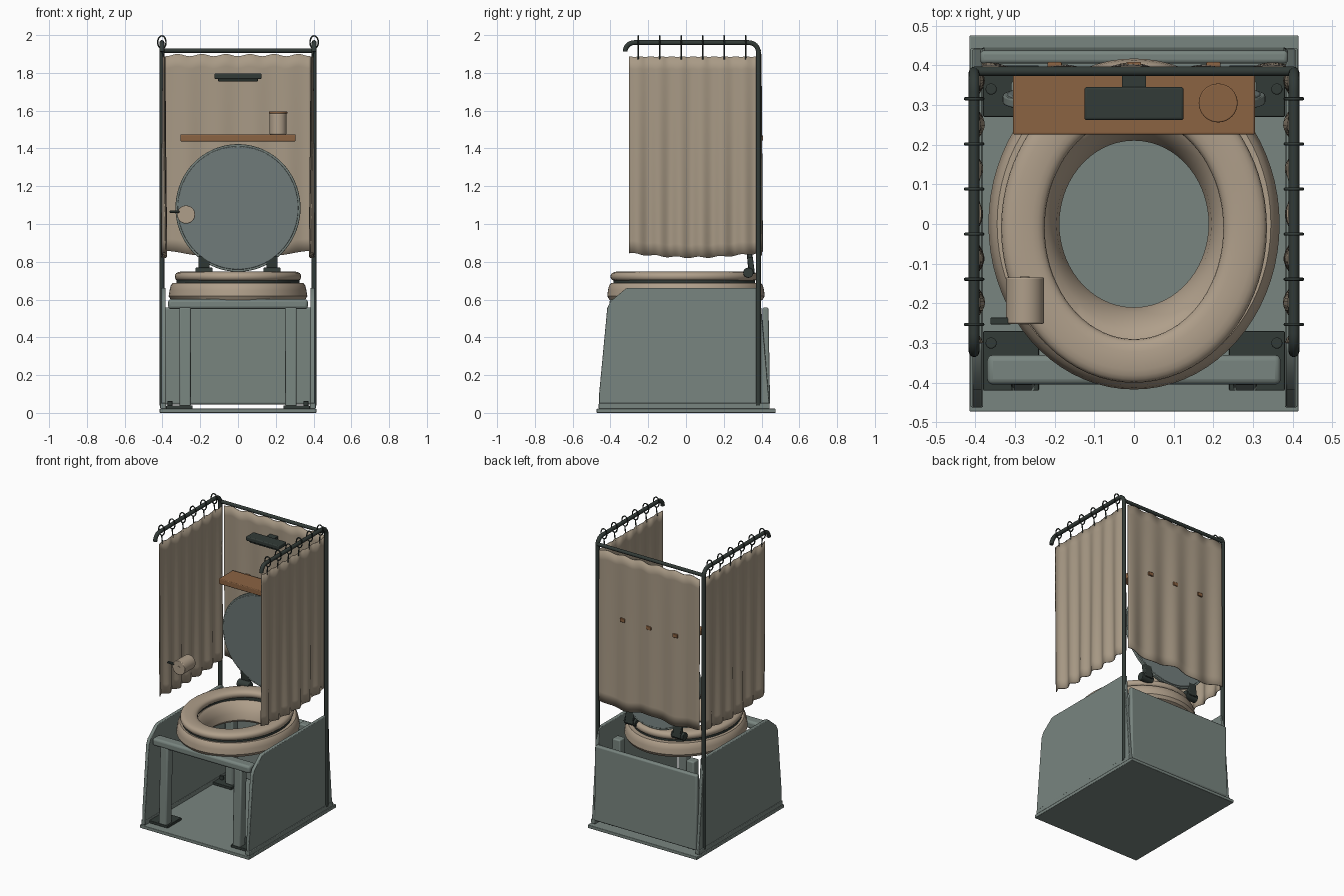
import bpy, bmesh, math
from mathutils import Vector, Matrix

if "Cube" in bpy.data.objects:
    bpy.data.objects.remove(bpy.data.objects["Cube"])


def mat(name, r, g, b):
    m = bpy.data.materials.new(name)
    m.diffuse_color = (r, g, b, 1)
    m.use_nodes = True
    m.node_tree.nodes["Principled BSDF"].inputs["Base Color"].default_value = m.diffuse_color
    return m


GREY = mat("grey green panel", 0.19, 0.235, 0.215)
LIDC = mat("lid grey", 0.175, 0.215, 0.21)
TAN = mat("cream ceramic", 0.43, 0.345, 0.255)
CLOTH = mat("curtain cloth", 0.39, 0.32, 0.235)
DARK = mat("dark metal", 0.032, 0.043, 0.038)
WOOD = mat("brown wood", 0.26, 0.125, 0.055)


def finish(bm, name, m, smooth=True, bevel=0):
    bmesh.ops.recalc_face_normals(bm, faces=bm.faces)
    me = bpy.data.meshes.new(name)
    bm.to_mesh(me)
    bm.free()
    o = bpy.data.objects.new(name, me)
    bpy.context.collection.objects.link(o)
    me.materials.append(m)
    if bevel:
        b = o.modifiers.new("bevel", 'BEVEL')
        b.width, b.segments = bevel, 3
    if smooth:
        bpy.context.view_layer.objects.active = o
        o.select_set(True)
        bpy.ops.object.shade_smooth_by_angle(angle=math.radians(35))
        o.select_set(False)
    return o


def box(name, x0, x1, y0, y1, z0, z1, m, bevel=0, lean=0):
    """Box; lean shifts the top along y."""
    bm = bmesh.new()
    bmesh.ops.create_cube(bm, size=1)
    for v in bm.verts:
        up = v.co.z > 0
        v.co = Vector((x1 if v.co.x > 0 else x0, (y1 if v.co.y > 0 else y0) + (lean if up else 0),
                       z1 if up else z0))
    return finish(bm, name, m, bevel=bevel)


def cyl(name, c, r, length, axis, m, bevel=0):
    bm = bmesh.new()
    rot = {'X': Matrix.Rotation(math.pi / 2, 4, 'Y'), 'Y': Matrix.Rotation(math.pi / 2, 4, 'X'),
           'Z': Matrix()}[axis]
    bmesh.ops.create_cone(bm, cap_ends=True, segments=32, radius1=r, radius2=r, depth=length,
                          matrix=Matrix.Translation(c) @ rot)
    return finish(bm, name, m, bevel=bevel)


def tube(name, pts, r, m, closed=False):
    cu = bpy.data.curves.new(name, 'CURVE')
    cu.dimensions = '3D'
    cu.bevel_depth, cu.bevel_resolution, cu.use_fill_caps = r, 3, True
    s = cu.splines.new('POLY')
    s.points.add(len(pts) - 1)
    for p, q in zip(s.points, pts):
        p.co = (*q, 1)
    s.use_cyclic_u = closed
    s.use_smooth = True
    cu.materials.append(m)
    o = bpy.data.objects.new(name, cu)
    bpy.context.collection.objects.link(o)
    return o


def oval_ring(name, prof, m, cy=0, n=72):
    """Closed section of (rx, ry, z) swept round an oval."""
    bm = bmesh.new()
    rows = [[bm.verts.new((rx * math.cos(2 * math.pi * i / n), cy + ry * math.sin(2 * math.pi * i / n), z))
             for i in range(n)] for rx, ry, z in prof]
    for j in range(len(rows)):
        a, b = rows[j], rows[(j + 1) % len(rows)]
        for i in range(n):
            k = (i + 1) % n
            bm.faces.new((a[i], a[k], b[k], b[i]))
    return finish(bm, name, m)


def curtain(name, point, nu=72, nv=16):
    """Wavy sheet from point(u, v), v = 0 at the top."""
    bm = bmesh.new()
    g = [[bm.verts.new(point(i / nu, j / nv)) for j in range(nv + 1)] for i in range(nu + 1)]
    for i in range(nu):
        for j in range(nv):
            bm.faces.new((g[i][j], g[i + 1][j], g[i + 1][j + 1], g[i][j + 1]))
    o = finish(bm, name, CLOTH)
    s = o.modifiers.new("thick", 'SOLIDIFY')
    s.thickness, s.offset = 0.005, 0
    return o


# floor and back panel
box("floor_plate", -0.415, 0.415, -0.473, 0.475, 0, 0.022, GREY, 0.004)
box("back_panel", -0.388, 0.388, 0.412, 0.445, 0.045, 0.558, GREY, 0.01, lean=-0.008)

# front crossbeam
box("front_beam", -0.37, 0.37, -0.405, -0.33, 0.55, 0.602, GREY, 0.015)

side_outline = [(-0.46, 0.022), (0.442, 0.022), (0.44, 0.06), (0.39, 0.655), (0.38, 0.662),
                (-0.305, 0.662), (-0.32, 0.657), (-0.40, 0.59), (-0.417, 0.555), (-0.46, 0.10)]
for s, side in ((-1, "left"), (1, "right")):
    # side panel
    bm = bmesh.new()
    f = bm.faces.new([bm.verts.new((s * 0.383, y, z)) for y, z in side_outline])
    r = bmesh.ops.extrude_face_region(bm, geom=[f])
    for v in r["geom"]:
        if isinstance(v, bmesh.types.BMVert):
            v.co.x = s * 0.407
    finish(bm, side + "_side_panel", GREY, bevel=0.004)
    box(side + "_bottom_rail", min(s * 0.38, s * 0.412), max(s * 0.38, s * 0.412),
        -0.462, 0.443, 0.022, 0.052, GREY, 0.004)

    # legs, feet and bolts
    xa, xb = sorted((s * 0.25, s * 0.31))
    box(side + "_front_leg", xa, xb, -0.42, -0.36, 0.035, 0.56, GREY, 0.008, lean=0.015)
    box(side + "_rear_leg", xa, xb, 0.30, 0.36, 0.035, 0.60, GREY, 0.008)
    xa, xb = sorted((s * 0.24, s * 0.38))
    box(side + "_front_foot", xa, xb, -0.42, -0.27, 0.022, 0.04, DARK, 0.003)
    box(side + "_rear_foot", xa, xb, 0.27, 0.40, 0.022, 0.04, DARK, 0.003)
    for y in (-0.30, 0.34):
        cyl(side + "_foot_bolt", (s * 0.36, y, 0.05), 0.014, 0.025, 'Z', DARK, 0.003)

    # upright pole bending forward into the curtain rail
    x = s * 0.403
    pts = [(x, 0.383, 0.04), (x, 0.383, 1.90)]
    pts += [(x, 0.333 + 0.05 * math.cos(a * math.pi / 16), 1.91 + 0.05 * math.sin(a * math.pi / 16))
            for a in range(9)]
    pts += [(x, -0.275 - 0.047 * math.sin(a * math.pi / 16), 1.913 + 0.047 * math.cos(a * math.pi / 16))
            for a in range(9)]
    tube(side + "_curtain_rail", pts, 0.0135, DARK)

    # curtain hooks
    for i in range(6):
        y = -0.253 + i * 0.1137
        loop = [(x + 0.022 * math.sin(t * math.pi / 10), y, 1.962 + 0.034 * math.cos(t * math.pi / 10))
                for t in range(20)]
        tube(side + "_hook_loop", loop, 0.004, DARK, True)
        tube(side + "_hook_stem", [(x, y, 1.93), (s * 0.396, y, 1.87)], 0.004, DARK)

    # side curtain
    def side_point(u, v, s=s):
        amp = 0.005 + 0.009 * v
        w = math.cos(2 * math.pi * (u * 6.07 - 0.41)) + 0.3 * math.sin(9 * u + 3 * v)
        top = 1.888 - 0.004 * math.sin(u * 38) ** 2
        bot = 0.845 - 0.022 * math.sin(math.pi * u) + 0.004 * math.sin(u * 38)
        return (s * (0.392 + amp * w * 0.8), -0.30 + 0.68 * u, top + (bot - top) * v)
    curtain(side + "_curtain", side_point)

    # lid hinge
    cyl(side + "_hinge", (s * 0.18, 0.33, 0.742), 0.027, 0.09, 'X', DARK, 0.004)
    box(side + "_hinge_arm", s * 0.18 - 0.03, s * 0.18 + 0.03, 0.335, 0.365, 0.735, 0.83, DARK, 0.005, lean=-0.012)

# back curtain and its crossbar
tube("back_crossbar", [(-0.403, 0.385, 1.918), (0.403, 0.385, 1.918)], 0.012, DARK)


def back_point(u, v):
    amp = 0.003 + 0.007 * v
    w = math.sin(2 * math.pi * u * 4.3 + 0.8) + 0.4 * math.sin(13 * u + 2)
    top = 1.90 - 0.012 * math.cos(u * 2 * math.pi * 3) ** 2
    bot = 0.845 + 0.012 * math.cos(2 * math.pi * u * 2)
    return (-0.383 + 0.766 * u, 0.394 + amp * w * 0.8, top + (bot - top) * v)


curtain("back_curtain", back_point)

# bowl, dark gasket and seat
oval_ring("bowl", [(0.345, 0.395, 0.688), (0.356, 0.407, 0.675), (0.362, 0.413, 0.65), (0.367, 0.417, 0.618),
                   (0.355, 0.405, 0.598), (0.31, 0.35, 0.575), (0.25, 0.28, 0.56), (0.20, 0.22, 0.56),
                   (0.188, 0.21, 0.575), (0.195, 0.222, 0.62), (0.215, 0.26, 0.67), (0.235, 0.29, 0.688)], TAN)
oval_ring("gasket", [(0.326, 0.375, 0.68), (0.326, 0.375, 0.704), (0.24, 0.29, 0.704), (0.24, 0.29, 0.68)],
          DARK, -0.01)
oval_ring("seat", [(0.28 + 0.055 * math.copysign(abs(math.cos(t)) ** 0.75, math.cos(t)),
                    0.335 + 0.055 * math.copysign(abs(math.cos(t)) ** 0.75, math.cos(t)),
                    0.722 + 0.027 * math.copysign(abs(math.sin(t)) ** 0.8, math.sin(t)))
                   for t in (2 * math.pi * i / 20 for i in range(20))], TAN, -0.01)

# raised oval lid, leaning slightly forward
for name, k, depth, m in (("lid", 1.0, 0.022, GREY), ("lid_face", 0.965, 0.03, LIDC)):
    bm = bmesh.new()
    bmesh.ops.create_cone(bm, cap_ends=True, segments=72, radius1=1, radius2=1, depth=depth)
    for v in bm.verts:
        px, pz, d = v.co.x * 0.331 * k, v.co.y * 0.338 * k, v.co.z
        v.co = Vector((px, 0.315 - 0.09 * pz + d, 1.085 + pz))
    finish(bm, name, m, bevel=0.004)

# shelf with pegs through the curtain
box("shelf", -0.305, 0.305, 0.225, 0.378, 1.437, 1.474, WOOD, 0.005)
for px in (-0.2, 0, 0.2):
    box("shelf_peg", px - 0.018, px + 0.018, 0.36, 0.408, 1.443, 1.468, WOOD, 0.003)

# lidded cup
cyl("cup", (0.212, 0.305, 1.53), 0.045, 0.113, 'Z', TAN, 0.006)
cyl("cup_lid", (0.212, 0.305, 1.59), 0.049, 0.012, 'Z', WOOD, 0.003)

# lamp
box("lamp", -0.125, 0.125, 0.262, 0.345, 1.768, 1.797, DARK, 0.006)
box("lamp_underside", -0.105, 0.105, 0.275, 0.335, 1.755, 1.77, DARK, 0.003)
box("lamp_mount", -0.03, 0.03, 0.34, 0.392, 1.773, 1.79, DARK)

# paper roll and its holder
cyl("paper_roll", (-0.275, -0.193, 1.05), 0.048, 0.117, 'Y', TAN, 0.004)
box("roll_holder_arm", -0.362, -0.31, -0.253, -0.236, 1.059, 1.071, DARK, 0.003)
cyl("roll_spindle", (-0.275, -0.193, 1.05), 0.012, 0.121, 'Y', TAN)
